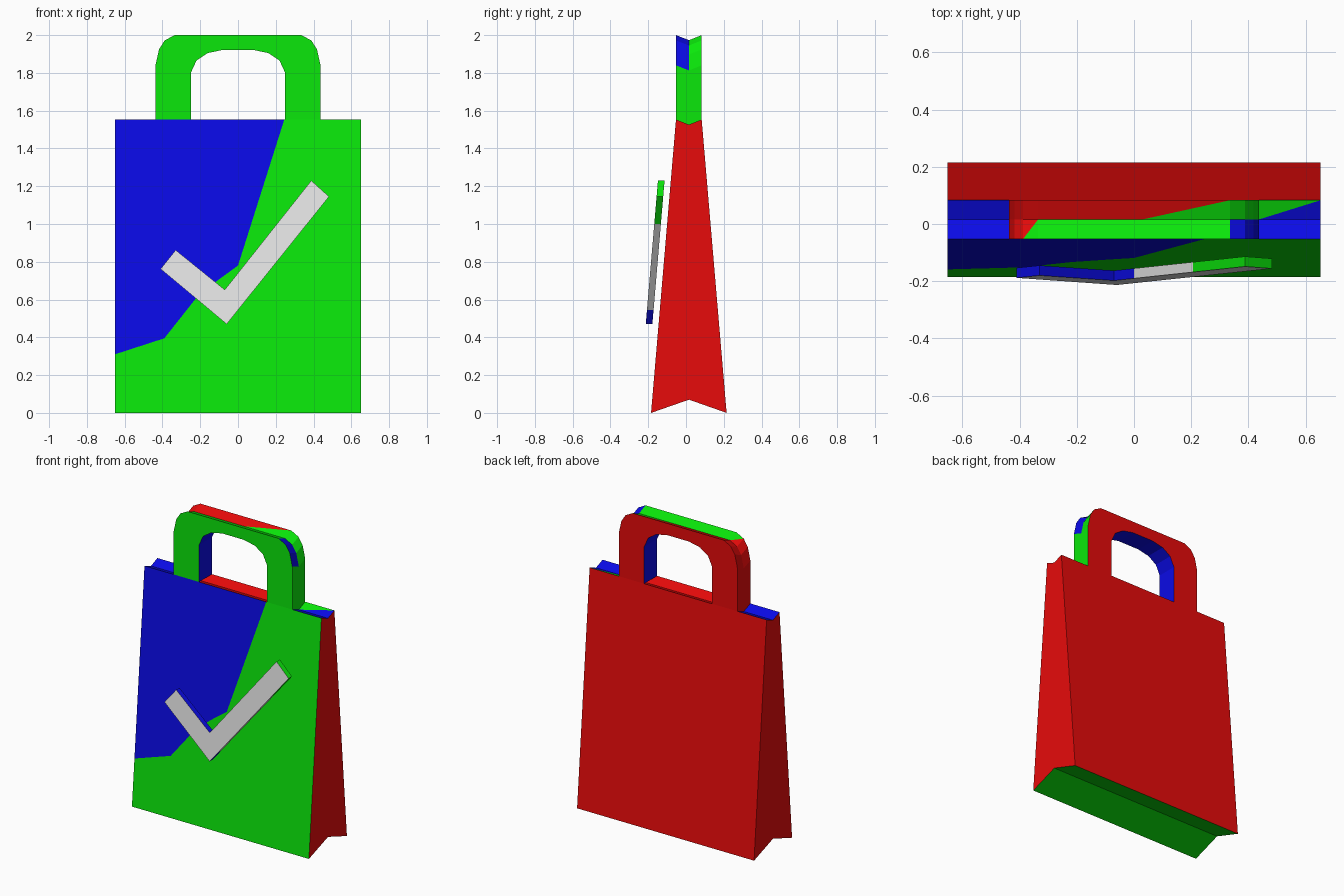
import bpy, bmesh

if "Cube" in bpy.data.objects:
    bpy.data.objects.remove(bpy.data.objects["Cube"])


def mat(name, c):
    m = bpy.data.materials.new(name)
    m.diffuse_color = (*c, 1)
    m.use_nodes = True
    m.node_tree.nodes["Principled BSDF"].inputs["Base Color"].default_value = m.diffuse_color
    return m


MATS = [mat("red", (1, .004, .004)), mat("green", (.004, 1, .004)),
        mat("blue", (.004, .004, 1)), mat("white", (1, 1, 1))]
RED, GREEN, BLUE, WHITE = range(4)


def build(name, polys, after=None):
    """Make an object from (points, colour) polygons, welded together."""
    bm = bmesh.new()
    for pts, col in polys:
        f = bm.faces.new([bm.verts.new(p) for p in pts])
        f.material_index = col
    bmesh.ops.remove_doubles(bm, verts=bm.verts[:], dist=1e-4)
    bmesh.ops.recalc_face_normals(bm, faces=bm.faces[:])
    if after:
        after(bm)
    me = bpy.data.meshes.new(name)
    bm.to_mesh(me)
    bm.free()
    for m in MATS:
        me.materials.append(m)
    ob = bpy.data.objects.new(name, me)
    bpy.context.collection.objects.link(ob)
    return ob


# Shared depths: top front, fold line, top back
W, H, DIP = .652, 1.553, .027
YF, YM, YB = -.053, .016, .083
BF, BB = -.185, .215


def front(x, z):
    return (x, BF + (YF - BF) * z / H, z)


def tf(x): return (x, YF, H)
def tm(x): return (x, YM, H - DIP)
def tb(x): return (x, YB, H)


# Bag body: two-coloured front, red back and sides, folded bottom
split = [(-W, .31), (-.39, .395), (-.22, .61), (-.11, .70), (0, .78), (.245, H)]
body = [([front(*p) for p in split + [(-W, H)]], BLUE),
        ([front(*p) for p in split[::-1] + [(-W, 0), (W, 0), (W, H)]], GREEN),
        ([(-W, BB, 0), (W, BB, 0), tb(W), tb(-W)], RED)]
for x in (-W, W):
    body.append(([(x, BF, 0), (x, YM, .07), (x, BB, 0), tb(x), tm(x), tf(x)], RED))
for y in (BF, BB):
    body.append(([(-W, y, 0), (W, y, 0), (W, YM, .07), (-W, YM, .07)], GREEN))

# Folded top of the bag
L = .437
for a, b, cf, cb in ((-W, -L, BLUE, BLUE), (-L, L, RED, RED), (L, W, BLUE, None)):
    body.append(([tf(a), tf(b), tm(b), tm(a)], cf))
    if cb is not None:
        body.append(([tm(a), tm(b), tb(b), tb(a)], cb))
body.append(([tm(L), tm(W), tb(W)], BLUE))
body.append(([tm(L), tb(W), tb(L)], GREEN))
build("bag_body", body)

# Handle: half profiles mirrored into arches
def arch(half):
    return half + [(-x, z) for x, z in half[::-1]]


outer = arch([(-L, H), (-L, 1.84), (-.418, 1.925), (-.388, 1.972), (-.335, 2.0)])
inner = arch([(-.25, H), (-.25, 1.80), (-.22, 1.865), (-.16, 1.905), (-.08, 1.922)])


def F(p): return (p[0], YF, p[1])
def M(p): return (p[0], YM, p[1] - DIP)
def B(p): return (p[0], YB, p[1])


ring = outer + inner[::-1]
handle = [([F(p) for p in ring], GREEN), ([B(p) for p in ring], RED)]
for i, (p, q) in enumerate(zip(outer, outer[1:])):
    # front half of the folded rim
    if i == 3:
        handle += [([F(p), M(q), M(p)], RED), ([F(p), F(q), M(q)], GREEN)]
    else:
        col = RED if i < 3 else GREEN if i in (4, 8) else BLUE
        handle.append(([F(p), F(q), M(q), M(p)], col))
    # back half of the folded rim
    if i == 4:
        k = (.03, p[1])
        handle += [([M(p), M(k), B(q), B(p)], RED), ([M(k), M(q), B(q)], GREEN)]
    else:
        handle.append(([M(p), M(q), B(q), B(p)], RED if i < 4 else GREEN))
for p, q in zip(inner, inner[1:]):
    handle.append(([F(p), F(q), B(q), B(p)], BLUE))
build("handle", handle)

# Tick plate floating parallel to the front
tick = [(-.33, .862), (-.07, .652), (.388, 1.23), (.482, 1.145), (-.06, .47), (-.41, .762)]


def plate(x, z, off):
    return (x, front(x, z)[1] - off, z)


polys = [([plate(*p, o) for p in tick], WHITE) for o in (.033, .068)]
for p, q in zip(tick, tick[1:] + tick[:1]):
    polys.append(([plate(*p, .033), plate(*q, .033), plate(*q, .068), plate(*p, .068)], BLUE))


def paint_rim(bm):
    # cut the rim at x = 0 and z = 1, then colour it by position
    for co, no in (((0, 0, 0), (1, 0, 0)), ((0, 0, 1), (0, 0, 1))):
        rim = [f for f in bm.faces if f.material_index == BLUE]
        geom = rim + list({e for f in rim for e in f.edges}) + list({v for f in rim for v in f.verts})
        bmesh.ops.bisect_plane(bm, geom=geom, plane_co=co, plane_no=no)
    for f in bm.faces:
        if f.material_index == BLUE:
            c = f.calc_center_median()
            f.material_index = GREEN if c.z > 1 else BLUE if c.x < 0 else WHITE


build("tick_plate", polys, paint_rim)
